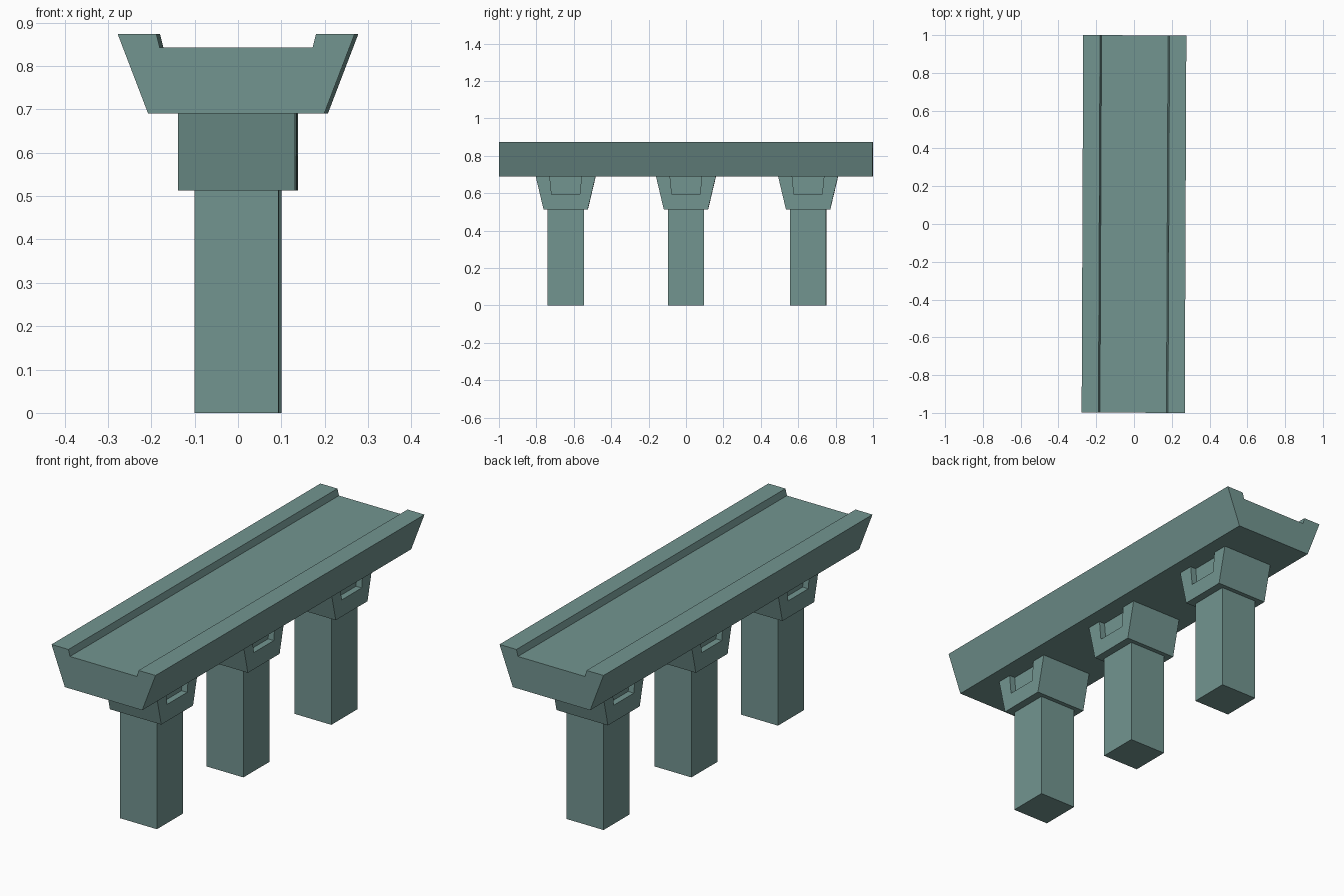
import bpy, bmesh

if "Cube" in bpy.data.objects:
    bpy.data.objects.remove(bpy.data.objects["Cube"])

YAW = -0.0042  # the whole bridge sits very slightly turned

mat = bpy.data.materials.new("stone_teal")
mat.diffuse_color = (0.17, 0.30, 0.28, 1)
mat.use_nodes = True
mat.node_tree.nodes["Principled BSDF"].inputs["Base Color"].default_value = mat.diffuse_color


def prism(name, profile, axis, half, centre=0.0):
    """Extrude a 2D profile symmetrically along axis 'x' (profile y,z) or 'y' (profile x,z)."""
    bm = bmesh.new()
    rings = []
    for s in (-half, half):
        if axis == 'x':
            rings.append([bm.verts.new((s, a + centre, z)) for a, z in profile])
        else:
            rings.append([bm.verts.new((a, s + centre, z)) for a, z in profile])
    n = len(profile)
    for ring in rings:
        bm.faces.new(ring)
    for i in range(n):
        j = (i + 1) % n
        bm.faces.new((rings[0][i], rings[0][j], rings[1][j], rings[1][i]))
    bmesh.ops.recalc_face_normals(bm, faces=bm.faces)
    mesh = bpy.data.meshes.new(name)
    bm.to_mesh(mesh)
    bm.free()
    mesh.materials.append(mat)
    ob = bpy.data.objects.new(name, mesh)
    ob.rotation_euler.z = YAW
    bpy.context.collection.objects.link(ob)
    return ob


def mirrored(half_profile):
    return half_profile + [(-a, z) for a, z in reversed(half_profile)]


# Deck: flared trough with a raised kerb on each side
prism("deck", mirrored([(0.203, 0.69), (0.273, 0.873), (0.184, 0.873), (0.176, 0.842)]),
      'y', 0.999)

# Piers: square column, flared cap, shallow notch in both outer cap faces
for label, y in (("front", -0.643), ("middle", 0.0), ("back", 0.653)):
    prism(label + "_column", mirrored([(0.097, 0.0), (0.097, 0.513)]), 'x', 0.097, y)
    cap = prism(label + "_cap", mirrored([(0.118, 0.513), (0.16, 0.69)]), 'x', 0.135, y)
    for side in (-1, 1):
        cutter = prism("notch_cutter", mirrored([(0.075, 0.592), (0.087, 0.712)]), 'x', 0.05, y)
        for v in cutter.data.vertices:
            v.co.x += side * 0.155
        cutter.hide_render = True
        mod = cap.modifiers.new("notch", 'BOOLEAN')
        mod.operation = 'DIFFERENCE'
        mod.solver = 'EXACT'
        mod.object = cutter
        bpy.context.view_layer.update()
        bpy.context.view_layer.objects.active = cap
        bpy.ops.object.modifier_apply(modifier=mod.name)
        bpy.data.objects.remove(cutter)
